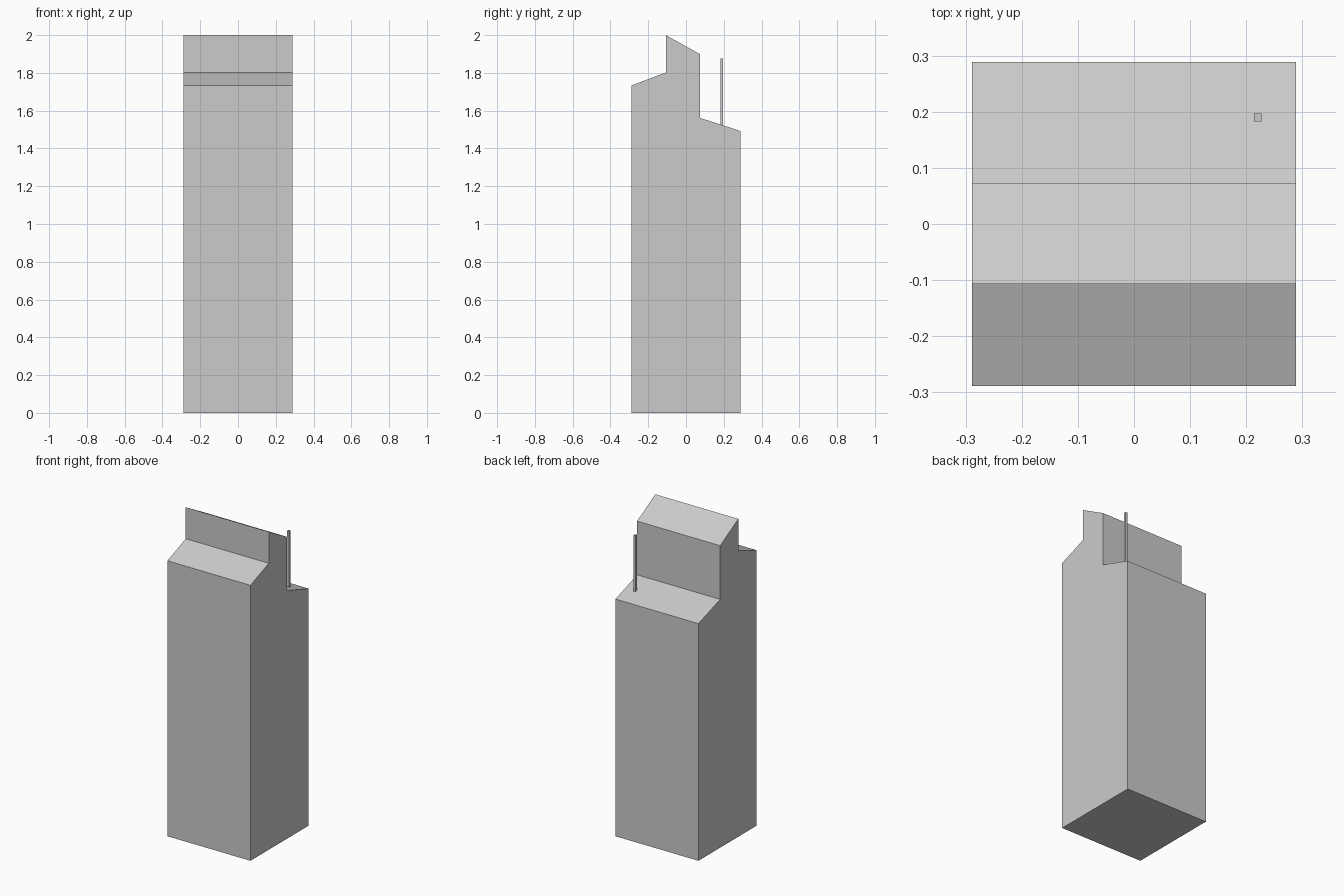
import bpy, bmesh

if "Cube" in bpy.data.objects:
    bpy.data.objects.remove(bpy.data.objects["Cube"])

HALF = 0.289


def extrude_profile(name, profile, x0, x1):
    """Extrude a closed (y, z) profile along x from x0 to x1."""
    bm = bmesh.new()
    face = bm.faces.new([bm.verts.new((x0, y, z)) for y, z in profile])
    ext = bmesh.ops.extrude_face_region(bm, geom=[face])
    moved = [v for v in ext["geom"] if isinstance(v, bmesh.types.BMVert)]
    bmesh.ops.translate(bm, verts=moved, vec=(x1 - x0, 0, 0))
    bmesh.ops.recalc_face_normals(bm, faces=bm.faces)
    mesh = bpy.data.meshes.new(name)
    bm.to_mesh(mesh)
    bm.free()
    obj = bpy.data.objects.new(name, mesh)
    bpy.context.collection.objects.link(obj)
    return obj


# Tower with stepped, sloping roofs: front roof, raised crown, rear roof
extrude_profile("tower", [
    (-HALF, 0), (HALF, 0),
    (HALF, 1.492), (0.073, 1.562),
    (0.073, 1.90), (-0.107, 2.0),
    (-0.107, 1.802), (-HALF, 1.733),
], -HALF, HALF)

# Thin square antenna, its foot cut to sit on the rear roof
extrude_profile("antenna", [
    (0.183, 1.525), (0.197, 1.521), (0.197, 1.876), (0.183, 1.876),
], 0.214, 0.227)
